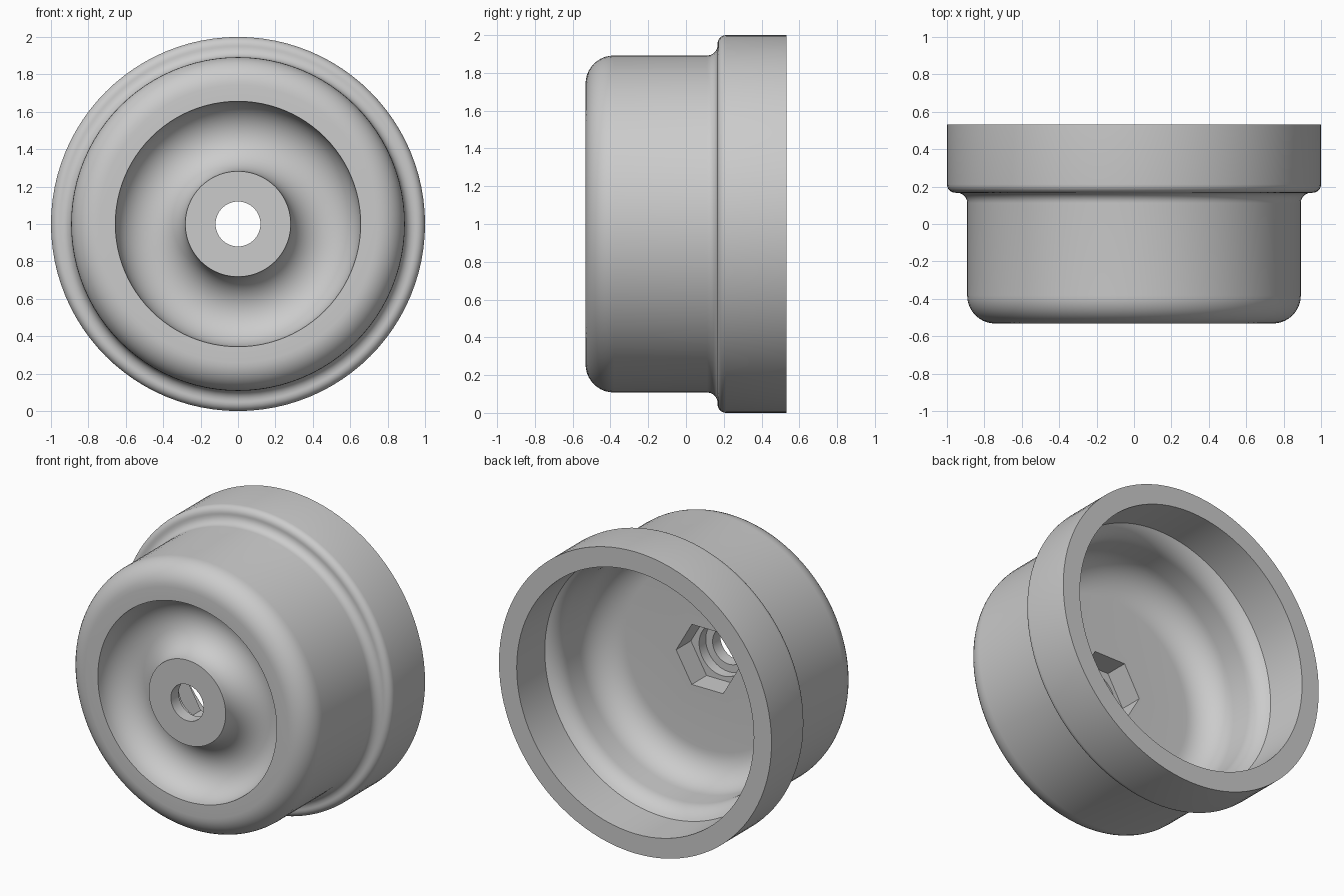
import bpy
import bmesh
from math import sin, cos, pi, radians

cube = bpy.data.objects.get("Cube")
if cube:
    bpy.data.objects.remove(cube, do_unlink=True)

SEGMENTS = 96


def arc(r, y, radius, start, end, steps=8):
    """Profile points on a fillet, angles in degrees in the (r, y) plane."""
    angles = [radians(start + (end - start) * i / steps) for i in range(steps + 1)]
    return [(r + radius * cos(a), y + radius * sin(a), False) for a in angles]


def ring(r, y, hexagonal=False):
    return [(r, y, hexagonal)]


def hex_radius(corner, angle):
    """Distance from the axis to the side of a hexagon with corners on x."""
    return corner * cos(pi / 6) / cos(angle % (pi / 3) - pi / 6)


def lathe(name, profile, material):
    """Turn a closed profile about the front-to-back axis at z = 1."""
    bm = bmesh.new()
    loops = []
    for s in range(SEGMENTS):
        a = 2 * pi * s / SEGMENTS
        loop = []
        for r, y, hexagonal in profile:
            d = hex_radius(r, a) if hexagonal else r
            loop.append(bm.verts.new((d * cos(a), y, 1 + d * sin(a))))
        loops.append(loop)
    n = len(profile)
    for s in range(SEGMENTS):
        p, q = loops[s], loops[(s + 1) % SEGMENTS]
        for i in range(n):
            j = (i + 1) % n
            bm.faces.new((p[i], p[j], q[j], q[i]))
    bmesh.ops.recalc_face_normals(bm, faces=bm.faces)
    mesh = bpy.data.meshes.new(name)
    bm.to_mesh(mesh)
    bm.free()
    mesh.materials.append(material)
    obj = bpy.data.objects.new(name, mesh)
    bpy.context.collection.objects.link(obj)
    bpy.ops.object.select_all(action="DESELECT")
    obj.select_set(True)
    bpy.context.view_layer.objects.active = obj
    bpy.ops.object.shade_smooth_by_angle(angle=radians(28))
    return obj


gray = bpy.data.materials.new("plain gray")
gray.use_nodes = True
color = (0.6, 0.6, 0.6, 1)
gray.diffuse_color = color
gray.node_tree.nodes["Principled BSDF"].inputs["Base Color"].default_value = color

# Front face: boss around the hole, then the round groove
profile = ring(0.12, -0.532) + ring(0.282, -0.532)
profile += arc(0.469, -0.532, 0.187, 180, 0, 20)[1:]
# Outer wall: rounded front edge, step and wide collar
profile += arc(0.742, -0.382, 0.15, -90, 0, 10)
profile += arc(0.947, 0.112, 0.055, 180, 90, 6)
profile += arc(0.955, 0.212, 0.045, -90, 0, 6)
profile += ring(1, 0.532)
# Inside of the cup: collar bore, rounded shoulder, inner wall and floor
profile += ring(0.87, 0.532)
profile += arc(0.947, 0.112, 0.147, 121.5, 180, 8)
profile += arc(0.6, -0.025, 0.2, 0, -90, 12)
# Hexagonal pocket, round counterbore and through hole
profile += ring(0.23, -0.225, True) + ring(0.23, -0.38, True)
profile += ring(0.17, -0.38) + ring(0.17, -0.45) + ring(0.12, -0.45)

lathe("knob_body", profile, gray)
